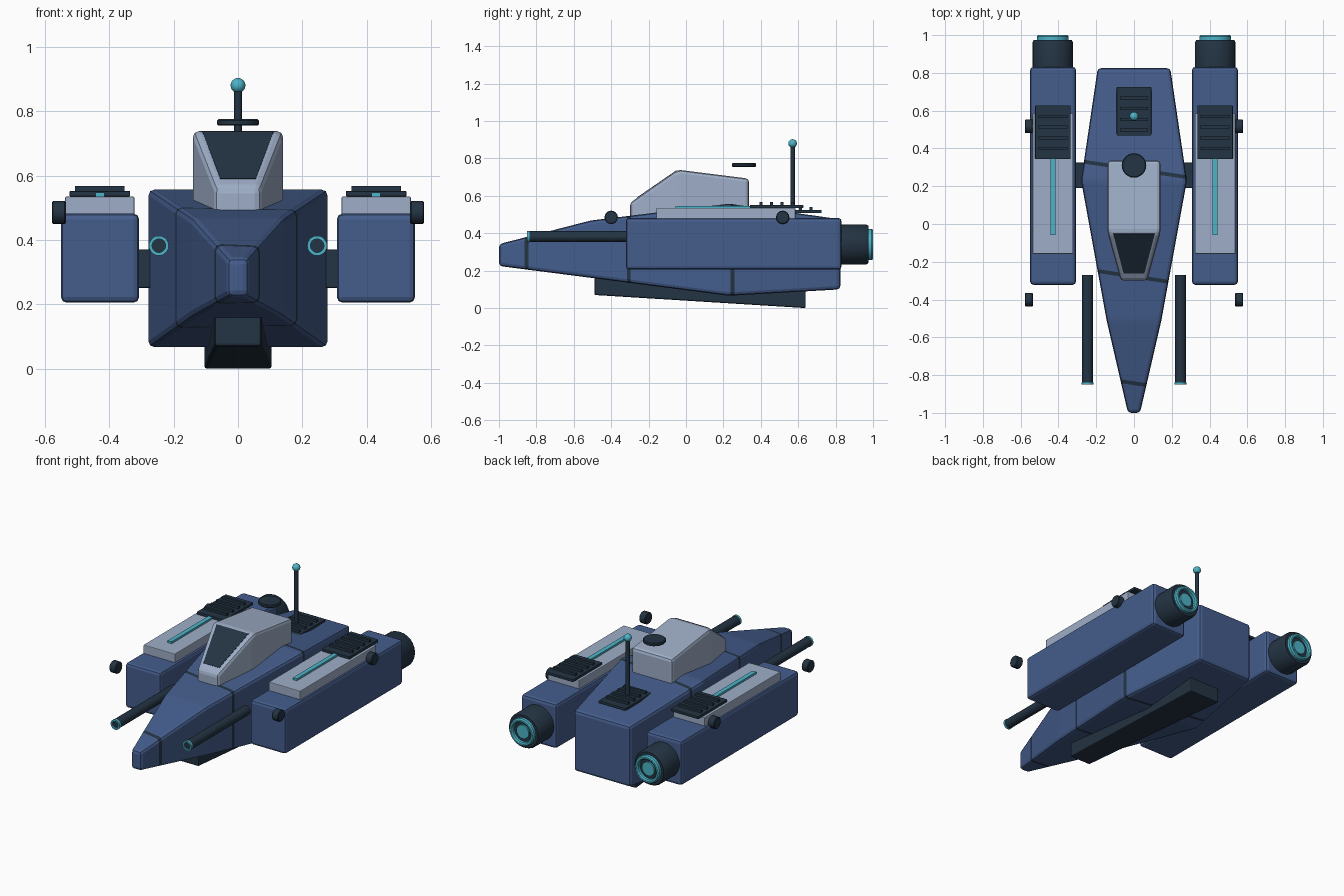
import bpy, bmesh, math
from mathutils import Vector, Matrix

if "Cube" in bpy.data.objects:
    bpy.data.objects.remove(bpy.data.objects["Cube"])


def material(name, rgb):
    m = bpy.data.materials.new(name)
    m.diffuse_color = (*rgb, 1)
    m.use_nodes = True
    m.node_tree.nodes["Principled BSDF"].inputs["Base Color"].default_value = m.diffuse_color
    return m


BLUE = material("hull blue", (0.058, 0.109, 0.262))
GREY = material("pale grey", (0.342, 0.423, 0.571))
DARK = material("dark slate", (0.017, 0.034, 0.056))
CYAN = material("cyan glow", (0.075, 0.456, 0.578))


def finish(name, bm, *mats, smooth=False):
    bmesh.ops.recalc_face_normals(bm, faces=bm.faces)
    me = bpy.data.meshes.new(name)
    bm.to_mesh(me)
    bm.free()
    for m in mats:
        me.materials.append(m)
    ob = bpy.data.objects.new(name, me)
    bpy.context.collection.objects.link(ob)
    if smooth:
        bpy.ops.object.select_all(action='DESELECT')
        ob.select_set(True)
        bpy.context.view_layer.objects.active = ob
        bpy.ops.object.shade_smooth_by_angle(angle=math.radians(35))
    return ob


def bevel(bm, width, segments=2):
    if width:
        bmesh.ops.bevel(bm, geom=bm.edges[:], offset=width, segments=segments,
                        profile=0.5, affect='EDGES', clamp_overlap=True)


def box(name, mat, x, y, z, bev=0.0):
    """Box from (min, max) ranges."""
    bm = bmesh.new()
    size = [r[1] - r[0] for r in (x, y, z)]
    mid = [(r[1] + r[0]) / 2 for r in (x, y, z)]
    bmesh.ops.create_cube(bm, size=1, matrix=Matrix.Translation(mid) @ Matrix.Diagonal((*size, 1)))
    bevel(bm, bev)
    return finish(name, bm, mat)


def loft(sections):
    """Rectangular sections (y, half width, z low, z high) joined along y."""
    bm = bmesh.new()
    rings = [[bm.verts.new((sx * w, y, z)) for sx, z in ((-1, lo), (1, lo), (1, hi), (-1, hi))]
             for y, w, lo, hi in sections]
    for a, b in zip(rings, rings[1:]):
        for i in range(4):
            j = (i + 1) % 4
            bm.faces.new((a[i], a[j], b[j], b[i]))
    bm.faces.new(rings[0])
    bm.faces.new(rings[-1])
    return bm


def lathe(name, mat, profile, origin, axis, closed=False, n=24):
    """Turn (distance along axis, radius) points about an axis."""
    bm = bmesh.new()
    rot = Vector((0, 0, 1)).rotation_difference(Vector(axis)).to_matrix()
    rings = []
    for d, r in profile:
        rings.append([bm.verts.new(Vector(origin) + rot @ Vector(
            (r * math.cos(t), r * math.sin(t), d)))
            for t in (2 * math.pi * i / n for i in range(n))])
    pairs = list(zip(rings, rings[1:]))
    if closed:
        pairs.append((rings[-1], rings[0]))
    for a, b in pairs:
        for i in range(n):
            j = (i + 1) % n
            bm.faces.new((a[i], a[j], b[j], b[i]))
    if not closed:
        bm.faces.new(rings[0])
        bm.faces.new(rings[-1])
    return finish(name, bm, mat, smooth=True)


def vent(name, x, y, z):
    """Dark plate with four raised slats."""
    box(name, DARK, (x - y[2], x + y[2]), y[:2], (z, z + 0.017), 0.003)
    step = (y[1] - y[0]) / 5
    for i in range(1, 5):
        c = y[0] + step * i
        box(f"{name}_slat_{i}", DARK, (x - y[2] * 0.82, x + y[2] * 0.82),
            (c - 0.008, c + 0.008), (z + 0.01, z + 0.032))


# Main hull with slightly skewed dark seams cut into its faces
bm = loft([(-1.0, 0.032, 0.225, 0.342), (-0.51, 0.145, 0.162, 0.468),
           (0.23, 0.28, 0.066, 0.558), (0.825, 0.192, 0.1, 0.475)])
bevel(bm, 0.018)
skew = Vector((0.15, 1, 0)).normalized()
seams = (-0.843, -0.278, 0.29)
for c in seams:
    for off in (-0.01, 0.01):
        bmesh.ops.bisect_plane(bm, geom=bm.verts[:] + bm.edges[:] + bm.faces[:],
                               plane_co=(0, c + off, 0), plane_no=skew)
for f in bm.faces:
    d = f.calc_center_median().dot(skew) / skew.y
    f.material_index = int(any(abs(d - c) < 0.0099 for c in seams))
finish("main_hull", bm, BLUE, DARK)

# Keel
bm = loft([(-0.49, 0.072, 0.07, 0.18), (0.64, 0.105, 0.0, 0.13)])
bevel(bm, 0.008)
finish("keel", bm, DARK)

# Cockpit and its windshield plate
bm = loft([(-0.3, 0.07, 0.44, 0.562), (-0.045, 0.14, 0.44, 0.74), (0.337, 0.14, 0.44, 0.692)])
bevel(bm, 0.018)
finish("cockpit", bm, GREY)
bm = bmesh.new()
lift = Vector((0, -0.57, 0.82))
pane = [Vector(p) for p in ((-0.055, -0.26, 0.588), (0.055, -0.26, 0.588),
                            (0.11, -0.05, 0.733), (-0.11, -0.05, 0.733))]
low = [bm.verts.new(p - lift * 0.004) for p in pane]
top = [bm.verts.new(p + lift * 0.004) for p in pane]
bm.faces.new(low)
bm.faces.new(top)
for i in range(4):
    j = (i + 1) % 4
    bm.faces.new((low[i], low[j], top[j], top[i]))
finish("windshield", bm, DARK)

# Sensor disc, antenna and rear vent
lathe("sensor_disc", DARK, [(0, 0.06), (0.004, 0.065), (0.016, 0.065), (0.02, 0.06)],
      (0, 0.31, 0.755), (0, 0, 1))
lathe("antenna_mast", DARK, [(0, 0.0125), (0.4, 0.0125)], (0, 0.57, 0.48), (0, 0, 1), n=12)
bm = bmesh.new()
bmesh.ops.create_uvsphere(bm, u_segments=20, v_segments=12, radius=0.023,
                          matrix=Matrix.Translation((0, 0.57, 0.88)))
finish("antenna_tip", bm, CYAN, smooth=True)
vent("hull_vent", 0, (0.44, 0.725, 0.092), 0.508)

for s, side in ((-1, "left"), (1, "right")):
    def span(a, b):
        return tuple(sorted((s * a, s * b)))

    # Engine pod, armour plate, light strip, vent and strut
    box(f"{side}_pod", BLUE, span(0.307, 0.55), (-0.322, 0.832), (0.205, 0.482), 0.018)
    box(f"{side}_pod_plate", GREY, span(0.322, 0.537), (-0.158, 0.585), (0.47, 0.535), 0.004)
    box(f"{side}_light_strip", CYAN, span(0.415, 0.443), (-0.057, 0.36), (0.53, 0.547))
    vent(f"{side}_pod_vent", s * 0.429, (0.343, 0.627, 0.094), 0.535)
    box(f"{side}_strut", DARK, span(0.2, 0.34), (0.19, 0.325), (0.25, 0.37), 0.006)

    # Engine nozzle with glowing ring and core
    at = (s * 0.43, 0, 0.34)
    lathe(f"{side}_nozzle", DARK, [(0.8, 0.108), (0.96, 0.108), (0.975, 0.1)], at, (0, 1, 0))
    lathe(f"{side}_engine_ring", CYAN, [(0.96, 0.084), (0.992, 0.084), (1.0, 0.078),
          (1.0, 0.068), (0.992, 0.062), (0.96, 0.062)], at, (0, 1, 0), closed=True)
    lathe(f"{side}_engine_core", CYAN, [(0.96, 0.042), (0.985, 0.042)], at, (0, 1, 0))

    # Cannon with muzzle ring
    at = (s * 0.246, 0, 0.382)
    lathe(f"{side}_cannon", DARK, [(0.27, 0.029), (0.843, 0.029)], at, (0, -1, 0), n=20)
    lathe(f"{side}_muzzle_ring", CYAN, [(0.838, 0.031), (0.851, 0.031), (0.851, 0.021),
          (0.838, 0.021)], at, (0, -1, 0), closed=True, n=20)

    # Side thrusters
    for y, place in ((-0.4, "front"), (0.517, "rear")):
        lathe(f"{side}_{place}_thruster", DARK,
              [(0.535, 0.032), (0.539, 0.036), (0.574, 0.036), (0.578, 0.032)],
              (0, y, 0.485), (s, 0, 0), n=16)
